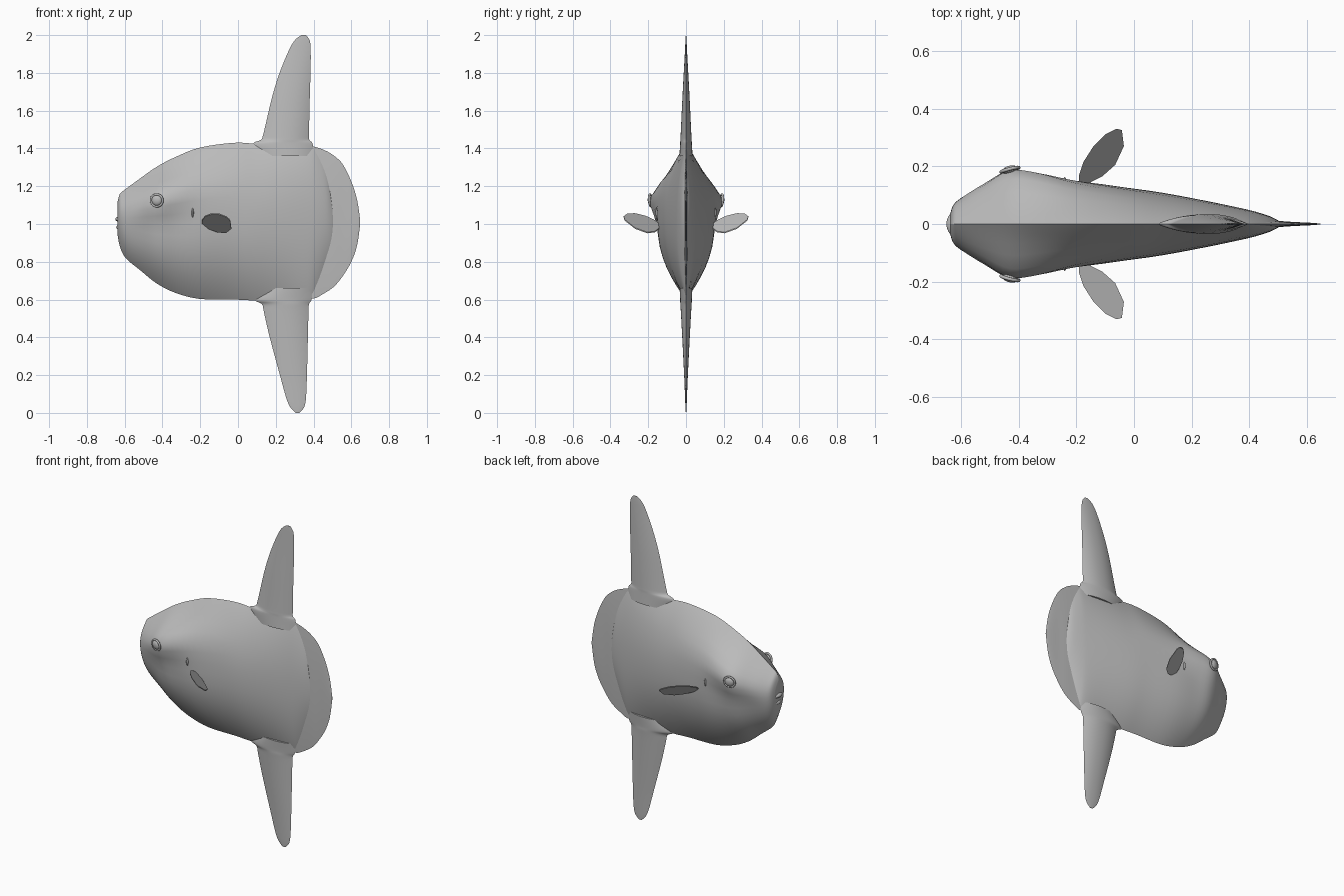
import bpy, bmesh, math
from mathutils import Vector

if "Cube" in bpy.data.objects:
    bpy.data.objects.remove(bpy.data.objects["Cube"], do_unlink=True)

skin = bpy.data.materials.new("grey skin")
skin.use_nodes = True
skin.diffuse_color = (0.5, 0.5, 0.5, 1)
skin.node_tree.nodes["Principled BSDF"].inputs["Base Color"].default_value = (0.5, 0.5, 0.5, 1)


def finish(bm, name, angle=50):
    bmesh.ops.recalc_face_normals(bm, faces=bm.faces)
    mesh = bpy.data.meshes.new(name)
    bm.to_mesh(mesh)
    bm.free()
    mesh.materials.append(skin)
    obj = bpy.data.objects.new(name, mesh)
    bpy.context.collection.objects.link(obj)
    bpy.ops.object.select_all(action="DESELECT")
    obj.select_set(True)
    bpy.context.view_layer.objects.active = obj
    bpy.ops.object.shade_smooth_by_angle(angle=math.radians(angle))
    return obj


def smooth_rows(rows, steps):
    """Catmull-Rom interpolation between the key cross-sections."""
    out = []
    for i in range(len(rows) - 1):
        a, b, c, d = (rows[max(0, min(len(rows) - 1, i + k))] for k in (-1, 0, 1, 2))
        for s in range(steps):
            t = s / steps
            out.append([0.5 * (2 * q + (r - p) * t + (2 * p - 5 * q + 4 * r - e) * t * t
                               + (3 * q - p - 3 * r + e) * t ** 3)
                        for p, q, r, e in zip(a, b, c, d)])
    return out + [list(rows[-1])]


def half_width(row, z):
    """Keeled lens section, plus a cheek bulge high on the side."""
    _, low, high, width, bulge = row
    u = min(1, abs(z - (low + high) / 2) / ((high - low) / 2))
    cheek = math.exp(-((z - low - 0.74 * (high - low)) / 0.1) ** 2)
    return max(0, width) * (1 - u ** 2.2) + max(0, bulge) * cheek * (1 - u ** 4)


def loft(name, keys, upright=False, sides=40, steps=4):
    bm = bmesh.new()
    rings = []
    for row in smooth_rows(keys, steps):
        ring = []
        for k in range(sides):
            a = 2 * math.pi * k / sides
            z = (row[1] + row[2]) / 2 - math.cos(a) * (row[2] - row[1]) / 2
            y = half_width(row, z) * (1 if math.sin(a) > 0 else -1)
            ring.append(bm.verts.new((z, y, row[0]) if upright else (row[0], y, z)))
        rings.append(ring)
    for r, s in zip(rings, rings[1:]):
        for k in range(sides):
            n = (k + 1) % sides
            bm.faces.new((r[k], r[n], s[n], s[k]))
    bm.faces.new(rings[0])
    bm.faces.new(rings[-1])
    return finish(bm, name)


def ellipsoid(name, centre, radii, direction=(0, 0, 1)):
    bm = bmesh.new()
    bmesh.ops.create_uvsphere(bm, u_segments=24, v_segments=12, radius=1)
    bmesh.ops.scale(bm, vec=radii, verts=bm.verts)
    turn = Vector(direction).to_track_quat("Z", "Y").to_matrix()
    bmesh.ops.rotate(bm, matrix=turn, verts=bm.verts)
    bmesh.ops.translate(bm, vec=centre, verts=bm.verts)
    return finish(bm, name)


# Body: x, belly height, back height, half width, cheek bulge
eye_section = (-0.43, 0.685, 1.303, 0.146, 0.068)
loft("body", [
    (-0.637, 0.94, 1.12, 0.035, 0), (-0.625, 0.88, 1.16, 0.06, 0.01),
    (-0.595, 0.82, 1.185, 0.08, 0.02), (-0.52, 0.757, 1.24, 0.11, 0.045),
    eye_section, (-0.33, 0.635, 1.355, 0.15, 0.055),
    (-0.2, 0.603, 1.405, 0.148, 0.02), (-0.02, 0.6, 1.43, 0.125, 0.005),
    (0.1, 0.595, 1.425, 0.108, 0), (0.25, 0.6, 1.425, 0.08, 0),
    (0.37, 0.607, 1.415, 0.055, 0), (0.42, 0.67, 1.375, 0.043, 0),
    (0.47, 0.79, 1.28, 0.027, 0), (0.5, 0.88, 1.15, 0.012, 0),
    (0.51, 0.98, 1.03, 0.004, 0)])

# Rounded tail flap behind the body
loft("tail_flap", [
    (0.36, 0.62, 1.41, 0.014, 0), (0.4, 0.605, 1.41, 0.014, 0),
    (0.46, 0.635, 1.39, 0.012, 0), (0.51, 0.67, 1.36, 0.01, 0),
    (0.555, 0.725, 1.315, 0.007, 0), (0.6, 0.8, 1.225, 0.005, 0),
    (0.63, 0.885, 1.13, 0.003, 0), (0.647, 1.0, 1.02, 0.001, 0)])

# Tall fins: height, leading edge, trailing edge, half thickness
loft("dorsal_fin", [
    (1.36, 0.1, 0.4, 0.035, 0), (1.425, 0.08, 0.395, 0.031, 0),
    (1.445, 0.12, 0.378, 0.03, 0), (1.48, 0.135, 0.376, 0.028, 0),
    (1.67, 0.18, 0.38, 0.019, 0), (1.8, 0.22, 0.384, 0.012, 0),
    (1.91, 0.265, 0.385, 0.006, 0), (1.97, 0.298, 0.38, 0.003, 0),
    (2.0, 0.335, 0.36, 0.001, 0)], upright=True)
loft("ventral_fin", [
    (0.66, 0.13, 0.4, 0.034, 0), (0.6, 0.09, 0.39, 0.031, 0),
    (0.575, 0.127, 0.376, 0.03, 0), (0.53, 0.138, 0.373, 0.027, 0),
    (0.4, 0.168, 0.37, 0.02, 0), (0.2, 0.222, 0.365, 0.01, 0),
    (0.08, 0.255, 0.36, 0.005, 0), (0.03, 0.277, 0.35, 0.003, 0),
    (0.0, 0.305, 0.325, 0.001, 0)], upright=True)

# Lips
ellipsoid("upper_lip", (-0.605, 0, 1.026), (0.045, 0.05, 0.019))
ellipsoid("lower_lip", (-0.6, 0, 0.983), (0.045, 0.047, 0.019))

leaf = [(-0.19, 0.13), (-0.19, 0.17), (-0.175, 0.215), (-0.14, 0.27), (-0.1, 0.31),
        (-0.06, 0.33), (-0.042, 0.325), (-0.035, 0.27), (-0.065, 0.205),
        (-0.11, 0.165), (-0.15, 0.145)]
for label, side in (("left", 1), ("right", -1)):
    name = ("far_" if side > 0 else "near_")
    # Pectoral fin: thin tilted leaf
    bm = bmesh.new()
    face = bm.faces.new([bm.verts.new((x, side * y, 0.76 - 0.73 * x + 0.7 * y)) for x, y in leaf])
    lifted = bmesh.ops.extrude_face_region(bm, geom=[face])
    bmesh.ops.translate(bm, vec=(0, 0, 0.006),
                        verts=[v for v in lifted["geom"] if isinstance(v, bmesh.types.BMVert)])
    finish(bm, name + "pectoral_fin", 40)

    # Eyeball inside a raised lid ring
    y = side * half_width(eye_section, 1.125)
    out = (-0.25, side, -0.1)
    ellipsoid(name + "eye", (-0.43, y, 1.125), (0.028, 0.028, 0.014), out)
    bpy.ops.mesh.primitive_torus_add(major_segments=32, minor_segments=8,
                                     major_radius=0.032, minor_radius=0.006)
    lid = bpy.context.object
    lid.name = name + "eyelid"
    lid.location = (-0.43, y, 1.125)
    lid.rotation_euler = Vector(out).to_track_quat("Z", "Y").to_euler()
    lid.data.materials.append(skin)
    bpy.ops.object.shade_smooth()

    # Small gill ridge
    ellipsoid(name + "gill_ridge", (-0.24, side * 0.152, 1.06), (0.006, 0.01, 0.025))
